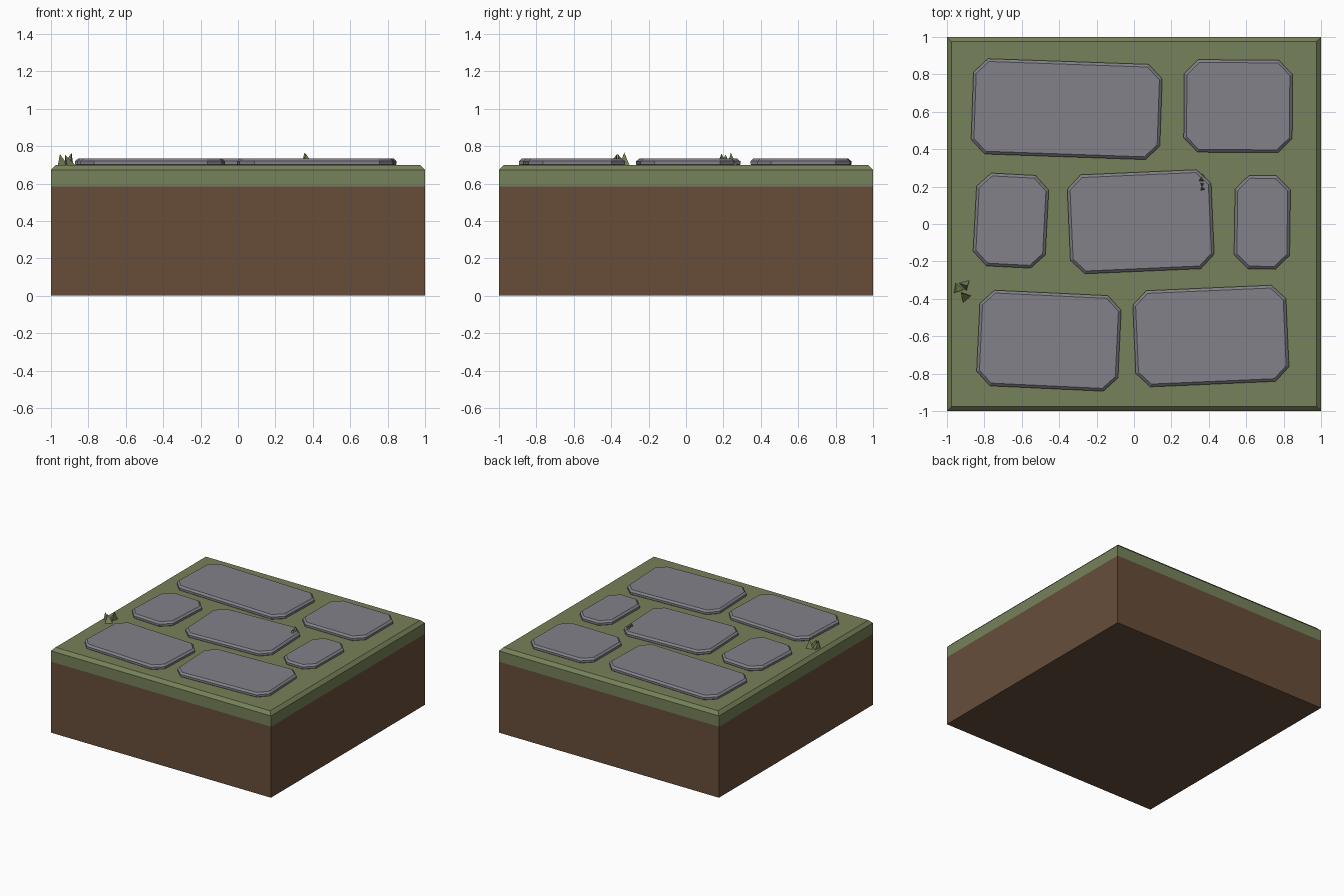
import bpy
import bmesh
from math import radians
from mathutils import Matrix, Vector

if "Cube" in bpy.data.objects:
    bpy.data.objects.remove(bpy.data.objects["Cube"])


def material(name, rgb):
    m = bpy.data.materials.new(name)
    m.diffuse_color = (*rgb, 1)
    m.use_nodes = True
    m.node_tree.nodes["Principled BSDF"].inputs["Base Color"].default_value = m.diffuse_color
    return m


GRASS = material("grass_green", (0.18, 0.22, 0.10))
DIRT = material("dirt_brown", (0.135, 0.076, 0.042))
STONE = material("stone_grey", (0.22, 0.22, 0.25))


def loft(name, rings, mat, matrix=Matrix()):
    """Closed solid through a stack of rings with equal point counts."""
    bm = bmesh.new()
    vr = [[bm.verts.new(matrix @ Vector(p)) for p in ring] for ring in rings]
    bm.faces.new(vr[0][::-1])
    bm.faces.new(vr[-1])
    n = len(vr[0])
    for a, b in zip(vr, vr[1:]):
        for i in range(n):
            j = (i + 1) % n
            bm.faces.new((a[i], a[j], b[j], b[i]))
    me = bpy.data.meshes.new(name)
    bm.to_mesh(me)
    bm.free()
    me.materials.append(mat)
    ob = bpy.data.objects.new(name, me)
    bpy.context.collection.objects.link(ob)
    return ob


def square(r, z):
    return [(-r, -r, z), (r, -r, z), (r, r, z), (-r, r, z)]


def octagon(w, h, c, z):
    """Rectangle w x h with corners cut by c."""
    x, y = w / 2, h / 2
    return [(-x + c, -y, z), (x - c, -y, z), (x, -y + c, z), (x, y - c, z),
            (x - c, y, z), (-x + c, y, z), (-x, y - c, z), (-x, -y + c, z)]


# Dirt base and bevelled grass layer
loft("dirt_block", [square(1, 0), square(1, 0.583)], DIRT)
loft("grass_layer", [square(1, 0.583), square(1, 0.672), square(0.975, 0.698)], GRASS)

# Paving stones: centre x, y, width, depth, rotation in degrees
stones = [
    (-0.36, 0.614, 1.01, 0.51, -2.0),
    (0.557, 0.630, 0.58, 0.495, -0.4),
    (-0.658, 0.018, 0.387, 0.497, -3.0),
    (0.036, 0.012, 0.77, 0.53, 2.5),
    (0.686, 0.009, 0.297, 0.50, -0.8),
    (-0.455, -0.624, 0.757, 0.512, -2.7),
    (0.411, -0.599, 0.82, 0.515, 2.5),
]
for i, (x, y, w, h, rot) in enumerate(stones):
    b = 0.015
    profile = [(b, 0.690), (0, 0.702), (0, 0.719), (b, 0.733)]
    rings = [octagon(w - 2 * d, h - 2 * d, 0.075 - 0.6 * d, z) for d, z in profile]
    m = Matrix.Translation((x, y, 0)) @ Matrix.Rotation(radians(rot), 4, 'Z')
    loft(f"paving_stone_{i + 1}", rings, STONE, m)

# Grass tufts: three-sided leaning blades (base x, y, tip x, y, z, turn)
blades = [
    (-0.942, -0.345, -0.952, -0.365, 0.758, 20),
    (-0.904, -0.325, -0.890, -0.330, 0.765, 75),
    (-0.902, -0.390, -0.926, -0.370, 0.755, 40),
    (0.367, 0.236, 0.355, 0.240, 0.765, 0),
    (0.372, 0.213, 0.360, 0.212, 0.755, 50),
    (0.372, 0.188, 0.362, 0.190, 0.760, 15),
]
for i, (bx, by, tx, ty, tz, turn) in enumerate(blades):
    bm = bmesh.new()
    bmesh.ops.create_cone(bm, cap_ends=True, segments=3, radius1=0.033, radius2=0,
                          depth=tz - 0.697,
                          matrix=Matrix.Rotation(radians(turn), 4, 'Z'))
    for v in bm.verts:
        tip = v.co.z > 0
        v.co = (tx, ty, tz) if tip else (v.co.x + bx, v.co.y + by, 0.697)
    bmesh.ops.remove_doubles(bm, verts=bm.verts, dist=1e-5)
    me = bpy.data.meshes.new("grass_blade")
    bm.to_mesh(me)
    bm.free()
    me.materials.append(GRASS)
    ob = bpy.data.objects.new(f"grass_blade_{i + 1}", me)
    bpy.context.collection.objects.link(ob)
